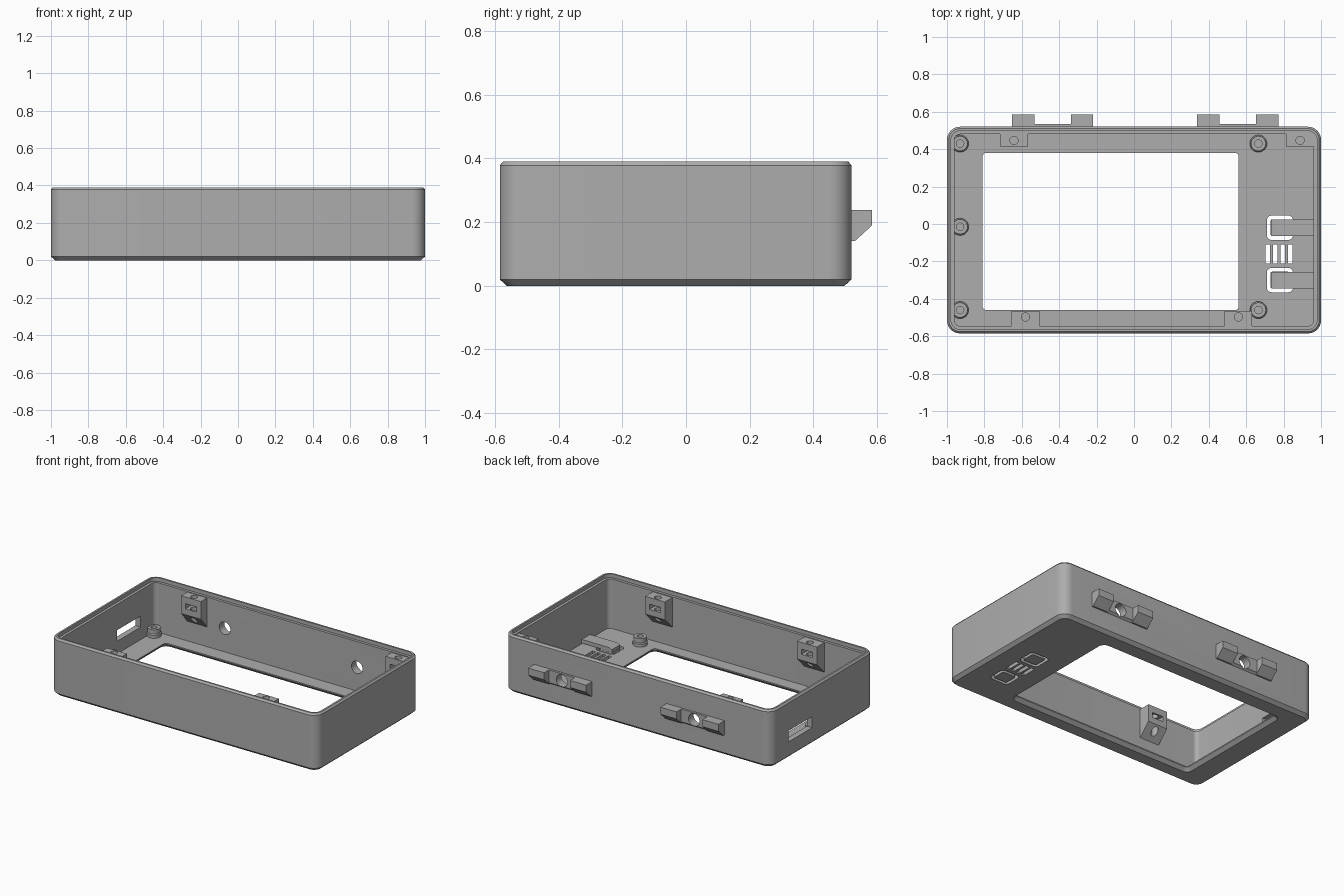
import bpy, bmesh, math
from mathutils import Vector

if "Cube" in bpy.data.objects:
    bpy.data.objects.remove(bpy.data.objects["Cube"])

grey = bpy.data.materials.new("plain_grey")
grey.use_nodes = True
GREY = (0.42, 0.42, 0.42, 1)
grey.diffuse_color = GREY
grey.node_tree.nodes["Principled BSDF"].inputs["Base Color"].default_value = GREY


def finish(name, bm):
    bmesh.ops.recalc_face_normals(bm, faces=bm.faces)
    mesh = bpy.data.meshes.new(name)
    bm.to_mesh(mesh)
    bm.free()
    mesh.materials.append(grey)
    obj = bpy.data.objects.new(name, mesh)
    bpy.context.collection.objects.link(obj)
    return obj


def rounded_rect(x0, x1, y0, y1, r, z, steps=8):
    """Loop of points round a rectangle with rounded corners."""
    pts = []
    corners = ((x1 - r, y1 - r), (x0 + r, y1 - r), (x0 + r, y0 + r), (x1 - r, y0 + r))
    for k, (cx, cy) in enumerate(corners):
        for i in range(steps + 1):
            a = math.pi / 2 * (k + i / steps)
            pts.append((cx + r * math.cos(a), cy + r * math.sin(a), z))
    return pts


def loft_ring(bm, loops):
    """Closed tube through loops, the last joined back to the first."""
    rings = [[bm.verts.new(p) for p in loop] for loop in loops]
    n = len(rings[0])
    for a, b in zip(rings, rings[1:] + rings[:1]):
        for i in range(n):
            j = (i + 1) % n
            bm.faces.new((a[i], a[j], b[j], b[i]))


def prism(bm, pts, offset):
    """Extrude a flat outline along an offset."""
    face = bm.faces.new([bm.verts.new(p) for p in pts])
    new = bmesh.ops.extrude_face_region(bm, geom=[face])["geom"]
    verts = [v for v in new if isinstance(v, bmesh.types.BMVert)]
    bmesh.ops.translate(bm, verts=verts, vec=Vector(offset))


def box(bm, x0, x1, y0, y1, z0, z1):
    prism(bm, [(x0, y0, z0), (x1, y0, z0), (x1, y1, z0), (x0, y1, z0)], (0, 0, z1 - z0))


def circle(cx, cy, r, z, n=24):
    return [(cx + r * math.cos(math.tau * i / n), cy + r * math.sin(math.tau * i / n), z)
            for i in range(n)]


def cut(obj, bm):
    """Subtract a cutter mesh from an object."""
    cutter = finish("cutter", bm)
    mod = obj.modifiers.new("cut", "BOOLEAN")
    mod.operation, mod.solver, mod.object = "DIFFERENCE", "EXACT", cutter
    select(obj)
    bpy.ops.object.modifier_apply(modifier=mod.name)
    bpy.data.objects.remove(cutter)


def select(obj):
    bpy.ops.object.select_all(action="DESELECT")
    obj.select_set(True)
    bpy.context.view_layer.objects.active = obj


X, FRONT, BACK, TOP, FLOOR = 1.0, -0.585, 0.52, 0.39, 0.03


def body_loop(inset, z):
    return rounded_rect(-X + inset, X - inset, FRONT + inset, BACK - inset,
                        max(0.07 - inset, 0.025), z)


def window_loop(grow, z):
    return rounded_rect(-0.81 - grow, 0.56 + grow, -0.46 - grow, 0.38 + grow, 0.02 + grow, z)


# Case: outer wall, rim step, inner wall, floor and bevelled window
bm = bmesh.new()
loft_ring(bm, [body_loop(0.022, 0), body_loop(0, 0.02), body_loop(0, TOP - 0.012),
               body_loop(0.01, TOP), body_loop(0.022, TOP), body_loop(0.022, TOP - 0.025),
               body_loop(0.04, TOP - 0.025), body_loop(0.04, FLOOR),
               window_loop(0, FLOOR), window_loop(0, 0.022), window_loop(0.022, 0)])
case = finish("case", bm)

# Openings in the case: wall slot, mount holes, button gaps, vents
MOUNTS = (-0.435, 0.555)
BUTTONS = (-0.02, -0.30)
HOLE_Z = 0.19
holes = bmesh.new()
box(holes, -1.1, -0.9, 0.08, 0.33, 0.115, 0.19)
for x in MOUNTS:
    prism(holes, [(px, 0.4, pz) for px, pz, _ in circle(x, HOLE_Z, 0.042, 0)], (0, 0.3, 0))
for y in BUTTONS:
    outer = (0.71, 0.85, y - 0.065, y + 0.065, 0.025)
    inner = (0.73, 0.83, y - 0.045, y + 0.045, 0.01)
    loft_ring(holes, [rounded_rect(*outer, -0.1), rounded_rect(*outer, 0.1),
                      rounded_rect(*inner, 0.1), rounded_rect(*inner, -0.1)])
for i in range(4):
    x = 0.703 + i * 0.04
    box(holes, x, x + 0.024, -0.21, -0.11, -0.1, 0.1)
cut(case, holes)

# Buttons: raised pads on spring arms reaching the side wall
for i, y in enumerate(BUTTONS):
    bm = bmesh.new()
    prism(bm, [(0.735, y - 0.044, 0.02), (0.735, y - 0.044, 0.05), (0.755, y - 0.044, 0.06),
               (0.975, y - 0.044, 0.06), (0.975, y - 0.044, 0.035), (0.82, y - 0.044, 0.035),
               (0.82, y - 0.044, 0.02)], (0, 0.088, 0))
    finish(f"button_arm_{i + 1}", bm)

# Hollow screw posts
for i, (x, y) in enumerate(((-0.93, 0.43), (-0.93, -0.015), (-0.93, -0.46),
                            (0.665, 0.43), (0.665, -0.46))):
    bm = bmesh.new()
    loft_ring(bm, [circle(x, y, 0.046, FLOOR - 0.01), circle(x, y, 0.046, 0.05),
                   circle(x, y, 0.040, 0.055), circle(x, y, 0.040, 0.085),
                   circle(x, y, 0.020, 0.085), circle(x, y, 0.020, FLOOR - 0.01)])
    finish(f"screw_post_{i + 1}", bm)

# Screw tabs under the rim, sloped below, with a bolt hole and nut slot
for i, (x, side) in enumerate(((-0.58, -1), (0.558, -1), (-0.642, 1), (0.888, 1))):
    wall = BACK - 0.02 if side > 0 else FRONT + 0.02
    edge = 0.415 if side > 0 else -0.465
    hole_y = edge + side * 0.032
    bm = bmesh.new()
    prism(bm, [(x - 0.074, wall, 0.36), (x - 0.074, edge, 0.36), (x - 0.074, edge, 0.24),
               (x - 0.074, wall, 0.14)], (0.148, 0, 0))
    tab = finish(f"screw_tab_{i + 1}", bm)
    drill = bmesh.new()
    prism(drill, circle(x, hole_y, 0.022, 0.1), (0, 0, 0.4))
    cut(tab, drill)
    nut = bmesh.new()
    y0, y1 = sorted((edge - side * 0.05, edge + side * 0.06))
    box(nut, x - 0.042, x + 0.042, y0, y1, 0.28, 0.315)
    cut(tab, nut)

# Rear mounts: two wedge hooks joined by a thin drilled plate
for i, x in enumerate(MOUNTS):
    y0 = BACK - 0.02
    bm = bmesh.new()
    prism(bm, [(x - 0.10, y0, 0.14), (x - 0.10, BACK, 0.14), (x - 0.10, 0.535, 0.152),
               (x - 0.10, 0.535, 0.238), (x - 0.10, y0, 0.238)], (0.2, 0, 0))
    plate = finish(f"mount_plate_{i + 1}", bm)
    drill = bmesh.new()
    prism(drill, [(px, 0.4, pz) for px, pz, _ in circle(x, HOLE_Z, 0.042, 0)], (0, 0.3, 0))
    cut(plate, drill)
    for side in (-1, 1):
        left = x + side * 0.157 - 0.06
        bm = bmesh.new()
        prism(bm, [(left, y0, 0.14), (left, BACK + 0.01, 0.14), (left, 0.585, 0.19),
                   (left, 0.585, 0.238), (left, y0, 0.238)], (0.12, 0, 0))
        finish(f"mount_hook_{i + 1}_{'right' if side < 0 else 'left'}", bm)

for obj in bpy.context.scene.objects:
    if obj.type == "MESH" and grey.name in obj.data.materials:
        select(obj)
        bpy.ops.object.shade_smooth_by_angle(angle=math.radians(25))
